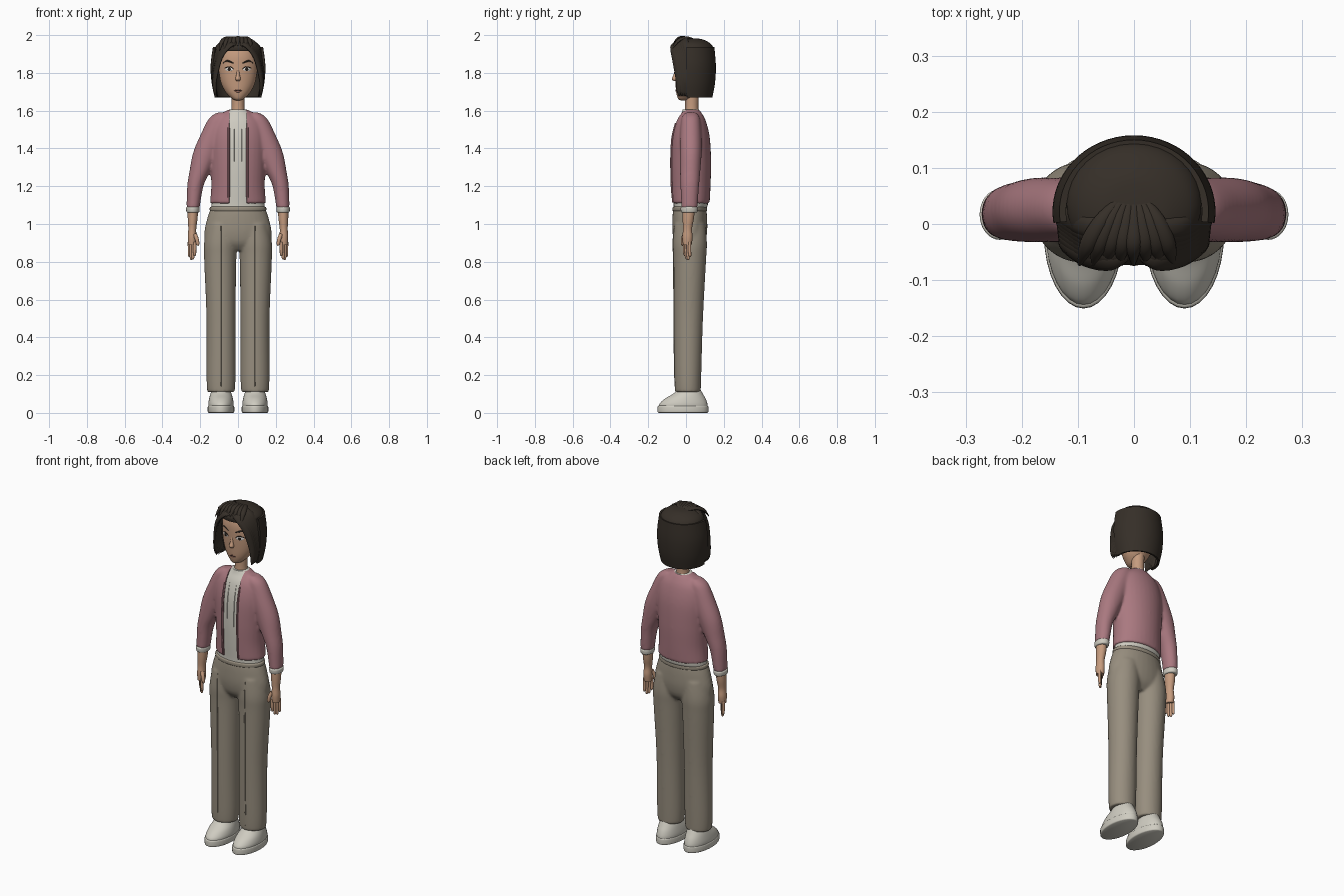
import bpy, bmesh, math
from mathutils import Vector
from mathutils.bvhtree import BVHTree

if "Cube" in bpy.data.objects:
    bpy.data.objects.remove(bpy.data.objects["Cube"])


def material(name, r, g, b):
    m = bpy.data.materials.new(name)
    m.use_nodes = True
    m.diffuse_color = (r, g, b, 1)
    bsdf = m.node_tree.nodes["Principled BSDF"]
    bsdf.inputs["Base Color"].default_value = (r, g, b, 1)
    bsdf.inputs["Roughness"].default_value = 0.8
    return m


SKIN = material("skin", 0.56, 0.33, 0.21)
HAIR = material("dark brown hair", 0.036, 0.028, 0.021)
PINK = material("dusty pink", 0.40, 0.19, 0.215)
KHAKI = material("khaki grey", 0.31, 0.27, 0.21)
CREAM = material("off white", 0.62, 0.60, 0.53)
WHITE = material("eye white", 0.75, 0.72, 0.68)
DARK = material("dark lines", 0.02, 0.014, 0.011)
LIP = material("lip", 0.42, 0.19, 0.14)


def spline(pts, steps=6):
    """Smooth samples through points of any dimension."""
    out = []
    for i in range(len(pts) - 1):
        a, b, c, d = pts[max(i - 1, 0)], pts[i], pts[i + 1], pts[min(i + 2, len(pts) - 1)]
        for k in range(steps):
            t = k / steps
            out.append([q + t / 2 * (r - p + t * (2 * p - 5 * q + 4 * r - s + t * (3 * (q - r) + s - p)))
                        for p, q, r, s in zip(a, b, c, d)])
    return out + [list(pts[-1])]


def level_rings(profile, side=1, arc=None, seg=32):
    """Horizontal ellipses from (x, y, z, half width, half depth)."""
    start, sweep = arc or (0, math.tau)
    n = seg + 1 if arc else seg
    return [[Vector((x * side + rx * math.cos(start + sweep * j / seg),
                     y + ry * math.sin(start + sweep * j / seg), z)) for j in range(n)]
            for x, y, z, rx, ry in spline(profile)]


def path_rings(points, centre, flat=1.0, seg=10, steps=5):
    """Ellipses across a path of (x, y, z, radius), flattened away from a centre."""
    s = spline(points, steps)
    rings = []
    for i, (x, y, z, r) in enumerate(s):
        p = Vector((x, y, z))
        t = (Vector(s[min(i + 1, len(s) - 1)][:3]) - Vector(s[max(i - 1, 0)][:3])).normalized()
        u = t.cross(p - Vector(centre)).normalized()
        v = u.cross(t)
        rings.append([p + r * (u * math.cos(a) + v * flat * math.sin(a))
                      for a in (math.tau * j / seg for j in range(seg))])
    return rings


def finish(ob, mat):
    if not ob.data.materials:
        ob.data.materials.append(mat)
    ob.data.polygons.foreach_set("use_smooth", [True] * len(ob.data.polygons))
    ob.data.set_sharp_from_angle(angle=math.radians(50))
    return ob


def bake(ob):
    """Replace the mesh by its modified result."""
    bpy.context.view_layer.update()
    mesh = bpy.data.meshes.new_from_object(ob.evaluated_get(bpy.context.evaluated_depsgraph_get()))
    ob.modifiers.clear()
    ob.data = mesh


def build(name, parts, mat, is_open=False, fuse=0, thick=0):
    bm = bmesh.new()
    for rings in parts:
        rows = [[bm.verts.new(p) for p in ring] for ring in rings]
        n = len(rows[0])
        for a, b in zip(rows, rows[1:]):
            for j in range(n - 1 if is_open else n):
                k = (j + 1) % n
                bm.faces.new((a[j], a[k], b[k], b[j]))
        if not is_open:
            bm.faces.new(rows[0])
            bm.faces.new(rows[-1])
    bmesh.ops.recalc_face_normals(bm, faces=bm.faces)
    ob = bpy.data.objects.new(name, bpy.data.meshes.new(name))
    bm.to_mesh(ob.data)
    bm.free()
    bpy.context.collection.objects.link(ob)
    ob.data.materials.append(mat)
    if fuse:
        m = ob.modifiers.new("fuse", "REMESH")
        m.mode, m.voxel_size = "VOXEL", fuse
        m = ob.modifiers.new("soften", "SMOOTH")
        m.factor, m.iterations = 0.5, 10
    if thick:
        m = ob.modifiers.new("shell", "SOLIDIFY")
        m.thickness, m.offset = thick, 0
    if fuse or thick:
        bake(ob)
    return finish(ob, mat)


def front_of(ob):
    """Function giving the front surface point at (x, z)."""
    bm = bmesh.new()
    bm.from_mesh(ob.data)
    tree = BVHTree.FromBMesh(bm)
    bm.free()
    return lambda x, z: tree.ray_cast(Vector((x, -1, z)), Vector((0, 1, 0)))[0] or Vector((x, -0.05, z))


def line(name, surface, pts, radius, mat, taper=0.4, lift=0.0):
    """Thin raised line lying on a surface, through (x, z) points."""
    path = []
    for i, (x, z) in enumerate(pts):
        p = surface(x, z)
        r = radius * (taper if i in (0, len(pts) - 1) else 1)
        path.append((p.x, p.y - lift, p.z, r))
    return build(name, [path_rings(path, (0, 0.5, path[0][2]), 1, 6)], mat)


SIDES = (("right", -1), ("left", 1))

# Trousers: two legs fused with the hips, waistband, front creases
leg = [(.09, .01, .11, .073, .068), (.09, .01, .2, .077, .071), (.09, .013, .5, .077, .077),
       (.094, .02, .8, .085, .086), (.092, .021, .9, .088, .09), (.085, .02, 1.0, .075, .082)]
hips = [(0, .02, .86, .09, .05), (0, .02, .9, .168, .08), (0, .02, .96, .178, .092),
        (0, .02, 1.03, .163, .092), (0, .02, 1.08, .146, .088)]
trousers = build("trousers", [level_rings(hips), level_rings(leg), level_rings(leg, -1)], KHAKI, fuse=.007)
build("waistband", [level_rings([(0, .02, 1.066, .142, .086), (0, .02, 1.072, .149, .091),
                                 (0, .02, 1.086, .149, .091), (0, .02, 1.092, .142, .086)])], KHAKI)
cloth = front_of(trousers)
for label, s in SIDES:
    line(label + "_trouser_crease", cloth, [(s * .09, .14 + .085 * i) for i in range(11)], .0035, KHAKI)

# Jacket: body and sleeves fused, then opened down the front
torso = [(0, .025, 1.108, .149, .1), (0, .025, 1.2, .142, .105), (0, .025, 1.32, .146, .108),
         (0, .025, 1.45, .15, .102), (0, .025, 1.54, .13, .082), (0, .025, 1.588, .08, .058),
         (0, .025, 1.606, .05, .043)]
sleeve = [(.085, .025, 1.59, .025, .03), (.1, .025, 1.56, .053, .048), (.13, .025, 1.48, .065, .056),
          (.168, .025, 1.38, .069, .058), (.202, .022, 1.28, .055, .054), (.226, .02, 1.2, .043, .049),
          (.238, .018, 1.085, .035, .043)]
jacket = build("jacket", [level_rings(torso), level_rings(sleeve), level_rings(sleeve, -1)], PINK, fuse=.007)
edge = front_of(jacket)
cutter = build("opening_cutter", [[[Vector((x, y, z)) for x, y in
               ((-.046, -.3), (.046, -.3), (.046, .0), (-.046, .0))] for z in (1.0, 1.7)]], PINK)
cutter.hide_render = True
cut = jacket.modifiers.new("opening", "BOOLEAN")
cut.operation, cut.object = "DIFFERENCE", cutter
bake(jacket)
finish(jacket, PINK)
bpy.data.objects.remove(cutter)
for label, s in SIDES:
    line(label + "_jacket_edge", edge, [(s * .049, 1.115 + .07 * i) for i in range(7)], .006, PINK, .8, .002)

# Shirt under the jacket, with hem, collar and pleats
inner = [(x, y, z, rx - .009, ry - .009) for x, y, z, rx, ry in torso[:-1]]
inner = [(0, .022, 1.088, .142, .088)] + inner + [(0, .025, 1.607, .045, .042)]
shirt = build("shirt", [level_rings(inner)], CREAM)
weave = front_of(shirt)
for label, s in SIDES:
    line(label + "_shirt_pleat", weave, [(s * .022, 1.3 + .06 * i) for i in range(5)], .003, CREAM)

for label, s in SIDES:
    # Sleeve cuff, forearm and hand
    build(label + "_cuff", [level_rings([(.239, .017, 1.06, .028, .036), (.239, .017, 1.065, .034, .043),
                                         (.239, .017, 1.086, .036, .045), (.239, .017, 1.092, .03, .038)], s)], CREAM)
    build(label + "_forearm", [level_rings([(.238, .015, 1.1, .028, .033), (.24, .012, 1.03, .026, .03),
                                            (.242, .008, .975, .021, .024), (.243, .008, .93, .023, .027),
                                            (.243, .007, .89, .021, .023)], s, seg=20)], SKIN)
    fingers = []
    for i, tip in enumerate((.83, .812, .81, .825)):
        x, y = .229 + .0095 * i, -.008 + .009 * i
        fingers.append(path_rings([(s * x, y, .905, .009), (s * x, y, .86, .0085),
                                   (s * x, y + .002, tip + .01, .0075), (s * x, y + .002, tip, .003)], (0, -1, .9)))
    fingers.append(path_rings([(s * .228, -.008, .945, .011), (s * .218, -.016, .92, .0105),
                               (s * .213, -.018, .895, .009), (s * .213, -.018, .885, .004)], (0, -1, .9)))
    build(label + "_fingers", fingers, SKIN)

    # Shoe: sole and rounded upper
    build(label + "_sole", [level_rings([(.09, -.016, 0, .064, .128), (.09, -.016, .006, .07, .134),
                                         (.09, -.016, .032, .07, .134), (.09, -.016, .038, .065, .13)], s)], CREAM)
    build(label + "_shoe", [level_rings([(.09, -.015, .03, .066, .13), (.09, -.013, .05, .067, .126),
                                         (.09, -.004, .075, .063, .108), (.09, .01, .1, .056, .08),
                                         (.09, .018, .125, .046, .058)], s)], CREAM)

# Neck and head
build("neck", [level_rings([(0, .03, 1.58, .04, .04), (0, .03, 1.62, .034, .035), (0, .032, 1.72, .035, .037)])], SKIN)
head = build("head", [level_rings([(0, -.012, 1.655, .014, .018), (0, -.005, 1.665, .034, .038),
                                   (0, .008, 1.7, .067, .06), (0, .016, 1.75, .091, .072),
                                   (0, .02, 1.82, .102, .079), (0, .022, 1.89, .1, .08),
                                   (0, .025, 1.94, .076, .065), (0, .025, 1.96, .03, .03)])], SKIN)
build("nose", [level_rings([(0, -.054, 1.822, .005, .004), (0, -.057, 1.79, .009, .009),
                            (0, -.06, 1.768, .014, .015), (0, -.056, 1.756, .008, .008)], seg=16)], SKIN)

# Face details
face = front_of(head)


def plate(name, x, z, w, h, lift, mat):
    bm = bmesh.new()
    bmesh.ops.create_uvsphere(bm, u_segments=16, v_segments=10, radius=1)
    for v in bm.verts:
        px, pz = x + v.co.x * w, z + v.co.z * h
        v.co = (px, face(px, pz).y - lift + v.co.y * .002, pz)
    ob = bpy.data.objects.new(name, bpy.data.meshes.new(name))
    bm.to_mesh(ob.data)
    bm.free()
    bpy.context.collection.objects.link(ob)
    finish(ob, mat)


for label, s in SIDES:
    plate(label + "_eye", s * .047, 1.819, .021, .010, .0005, WHITE)
    plate(label + "_iris", s * .046, 1.819, .009, .009, .002, DARK)
    line(label + "_lashes", face, [(s * .024, 1.819), (s * .036, 1.829), (s * .052, 1.831), (s * .073, 1.823)], .003, DARK)
    line(label + "_eyebrow", face, [(s * .022, 1.85), (s * .042, 1.86), (s * .06, 1.863), (s * .078, 1.852)], .0042, HAIR)
plate("lips", 0, 1.705, .02, .008, 0, LIP)
line("mouth_line", face, [(-.02, 1.705), (-.008, 1.707), (.008, 1.707), (.02, 1.705)], .0015, DARK, lift=.002)

# Hair: bob shell round the back, crown, swept locks and loose tufts
bob = [(0, .022, 1.672, .118, .112), (0, .022, 1.75, .134, .126), (0, .022, 1.84, .139, .13), (0, .022, 1.937, .127, .122)]
build("hair_back", [level_rings(bob, arc=(-.15, math.pi + .3))], HAIR, is_open=True, thick=.012)
build("hair_crown", [level_rings([(0, .035, 1.915, .118, .106), (0, .035, 1.937, .119, .108),
                                  (0, .033, 1.96, .1, .09), (0, .03, 1.978, .06, .055), (0, .03, 1.983, .015, .015)])], HAIR)
locks = []
for label, s in SIDES:
    for i in range(7):
        t = i / 6
        locks.append(path_rings([(s * .004, -.05 + .06 * t, 1.952 + .033 * t, .008),
                                 (s * (.045 + .015 * t), -.068 + .06 * t, 1.945 + .03 * t, .018),
                                 (s * (.094 + .012 * t), -.058 + .062 * t, 1.885 + .04 * t, .021),
                                 (s * (.121 + .012 * t), -.042 + .06 * t, 1.78, .018),
                                 (s * (.123 - .008 * t), -.038 + .06 * t, 1.705 - .01 * t, .013),
                                 (s * (.112 - .004 * t), -.036 + .06 * t, 1.675, .002)], (0, .03, 1.82), .5))
build("hair_locks", locks, HAIR)
tufts = []
for i in range(8):
    x = -.085 + .021 * i
    tufts.append(path_rings([(x * .3, .045, 1.975, .006), (x * .7, .005, 1.985, .013),
                             (x, -.04, 1.983 - abs(x) * .2, .014), (x * 1.15, -.073, 1.945 - abs(x) * .3, .003)],
                            (0, .03, 1.82), .6))
build("hair_tufts", tufts, HAIR)
